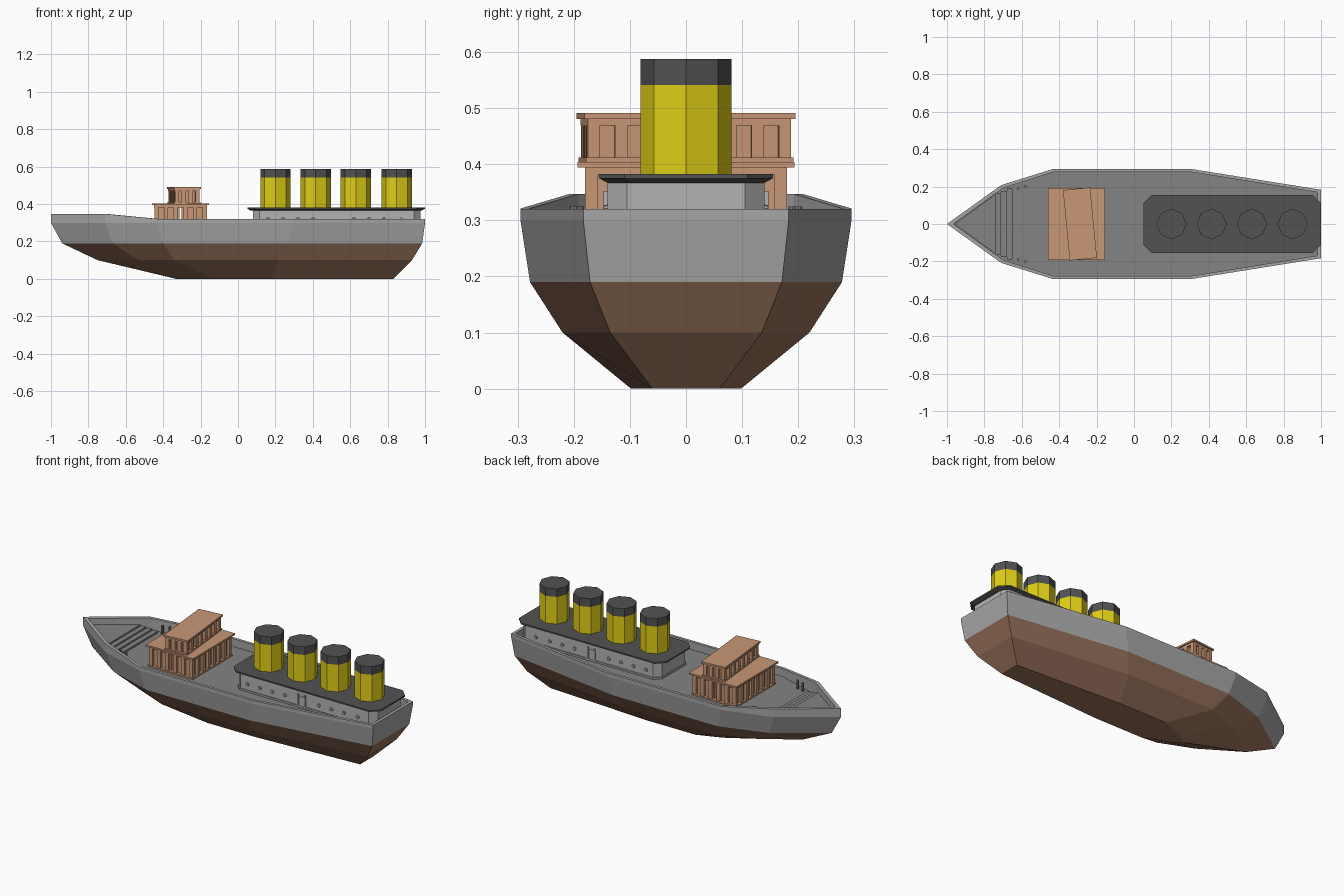
import bpy, bmesh, math
from mathutils import Matrix

if "Cube" in bpy.data.objects:
    bpy.data.objects.remove(bpy.data.objects["Cube"])


def material(name, r, g, b):
    m = bpy.data.materials.new(name)
    m.diffuse_color = (r, g, b, 1)
    m.use_nodes = True
    m.node_tree.nodes["Principled BSDF"].inputs["Base Color"].default_value = m.diffuse_color
    return m


HULL = material("hull_grey", .38, .38, .38)
DECK = material("deck_grey", .23, .23, .23)
KEEL = material("red_brown", .32, .17, .105)
TAN = material("tan", .58, .31, .18)
DARK = material("dark_grey", .085, .085, .085)
YELLOW = material("yellow", .75, .62, .008)
PALE = material("pale_grey", .45, .45, .45)


def finish(bm, name, *mats):
    bmesh.ops.recalc_face_normals(bm, faces=bm.faces)
    me = bpy.data.meshes.new(name)
    bm.to_mesh(me)
    bm.free()
    for m in mats:
        me.materials.append(m)
    ob = bpy.data.objects.new(name, me)
    bpy.context.collection.objects.link(ob)
    return ob


def bridge(bm, a, b, mat=0):
    n = len(a)
    for i in range(n):
        bm.faces.new((a[i], a[(i + 1) % n], b[(i + 1) % n], b[i])).material_index = mat


def loft(name, rings, mat):
    """Capped solid through rings given as lists of 3D points."""
    bm = bmesh.new()
    rs = [[bm.verts.new(p) for p in r] for r in rings]
    for a, b in zip(rs, rs[1:]):
        bridge(bm, a, b)
    bm.faces.new(rs[0])
    bm.faces.new(rs[-1])
    return finish(bm, name, mat)


def prism(name, pts, z0, z1, mat):
    return loft(name, [[(x, y, z) for x, y in pts] for z in (z0, z1)], mat)


def add_box(bm, x0, x1, y0, y1, z0, z1):
    m = Matrix.Translation(((x0 + x1) / 2, (y0 + y1) / 2, (z0 + z1) / 2))
    bmesh.ops.create_cube(bm, size=1, matrix=m @ Matrix.Diagonal((x1 - x0, y1 - y0, z1 - z0, 1)))


def chamfered(x0, x1, w, c):
    return [(x0, -w + c), (x0 + c, -w), (x1 - c, -w), (x1, -w + c),
            (x1, w - c), (x1 - c, w), (x0 + c, w), (x0, w - c)]


def circle(cx, cy, r, n=8):
    return [(cx + r * math.cos(2 * math.pi * i / n), cy + r * math.sin(2 * math.pi * i / n)) for i in range(n)]


# Hull: half outline per level, bow to stern, mirrored into full rings
def ring(bm, half, zs):
    pts = [(x, y, z) for (x, y), z in zip(half, zs)]
    return [bm.verts.new(p) for p in pts + [(x, -y, z) for x, y, z in reversed(pts[1:])]]


DZ = .275
top = [(-1, 0), (-.71, .208), (-.43, .295), (.3, .295), (1, .183)]
inner = [(-.965, 0), (-.70, .192), (-.426, .279), (.299, .279), (.982, .169)]
rim = [.348, .347, .321, .32, .32]
levels = [
    ([(-.33, 0), (-.27, .045), (-.13, .098), (.18, .098), (.83, .06)], [0] * 5, 0),
    ([(-.75, 0), (-.53, .14), (-.34, .22), (.22, .22), (.93, .135)], [.1] * 5, 0),
    ([(-.94, 0), (-.67, .19), (-.40, .278), (.27, .278), (.985, .171)], [.19] * 5, 0),
    (top, [.30] * 5, 1),
    (top, rim, 1),
    (inner, rim, 1),
    (inner, [DZ] * 5, 1),
]
bm = bmesh.new()
prev = None
for half, zs, mat in levels:
    cur = ring(bm, half, zs)
    if prev:
        bridge(bm, prev, cur, mat)
    else:
        bm.faces.new(cur)
    prev = cur
bm.faces.new(prev).material_index = 2
finish(bm, "hull", KEEL, HULL, DECK)

# Raised bow deck with steps leading up
prism("bow_deck", [(-.96, 0), (-.74, -.16), (-.74, .16)], DZ - .005, .312, DECK)
for i in range(3):
    x = -.74 + i * .03
    bm = bmesh.new()
    add_box(bm, x, x + .03, -.165 - .012 * i, .165 + .012 * i, DZ - .005, .303 - .009 * i)
    finish(bm, "bow_step", DECK)

# Mooring posts along the bow sides
for x, y in ((-.62, .19), (-.58, .20)):
    for s in (1, -1):
        prism("mooring_post", circle(x, s * y, .007), DZ, .325, DECK)


# Cabins: core walls, rows of pillars, floor and roof slabs
def cabin(name, hx, hy, z0, z1, nx, ny, gap, lip):
    bm = bmesh.new()
    d, p = .014, .011
    for s in (1, -1):
        a, b = sorted((s * gap, s * (hx - d)))
        add_box(bm, a, b, -hy + d, hy - d, z0, z1)
        for i in range(ny):
            y = (-1 + 2 * i / (ny - 1)) * (hy - p)
            a, b = sorted((s * hx, s * (hx - 2 * p)))
            add_box(bm, a, b, y - p, y + p, z0, z1)
        for i in range(1, nx - 1):
            x = (-1 + 2 * i / (nx - 1)) * (hx - p)
            a, b = sorted((s * hy, s * (hy - 2 * p)))
            add_box(bm, x - p, x + p, a, b, z0, z1)
        # lintels above the window openings
        a, b = sorted((s * hx, s * (hx - d)))
        add_box(bm, a - .001, b - .001, -hy, hy, z1 - .012, z1)
        a, b = sorted((s * hy, s * (hy - d)))
        add_box(bm, -hx, hx, a, b, z1 - .012, z1)
    add_box(bm, -hx - lip, hx + lip, -hy - lip, hy + lip, z1, z1 + .01)
    add_box(bm, -hx - .004, hx + .004, -hy - .004, hy + .004, z0, z0 + .008)
    return finish(bm, name, TAN)


lower = cabin("lower_cabin", .140, .180, DZ, .394, 6, 8, .006, .013)
lower.location.x = -.307
upper = cabin("upper_cabin", .066, .182, .404, .481, 4, 8, 0, .007)
upper.location.x = -.289
upper.rotation_euler.z = math.radians(5.5)

# Aft deckhouse with bevelled overhanging roof
prism("deckhouse", chamfered(.08, .975, .14, .035), DZ - .002, .37, PALE)
prism("deckhouse_base", chamfered(.075, .978, .145, .036), DZ - .002, DZ + .01, HULL)
loft("deckhouse_roof", [[(x, y, z) for x, y in chamfered(.05 + o, 1 - o, .155 - o, .045)]
                        for o, z in ((.015, .367), (0, .375), (0, .383))], DARK)

# Portholes and middle door on both sides of the deckhouse
for s in (1, -1):
    for x in (.16, .24, .32, .40, .62, .70, .78, .87):
        bm = bmesh.new()
        bmesh.ops.create_cone(bm, cap_ends=True, segments=10, radius1=.011, radius2=.009, depth=.008,
                              matrix=Matrix.Translation((x, s * .142, .318)) @ Matrix.Rotation(s * -math.pi / 2, 4, 'X'))
        finish(bm, "porthole", HULL)
    bm = bmesh.new()
    for a, b, h in ((.485, .493, .352), (.527, .535, .352), (.493, .527, .34)):
        w = .147 if h > .35 else .143
        y0, y1 = sorted((s * .135, s * w))
        add_box(bm, a, b, y0, y1, DZ, h)
    finish(bm, "deckhouse_door", PALE)

# Four octagonal funnels with dark tops
for x in (.2, .415, .63, .848):
    prism("funnel", circle(x, 0, .081), .38, .541, YELLOW)
    prism("funnel_top", circle(x, 0, .081), .541, .588, DARK)
